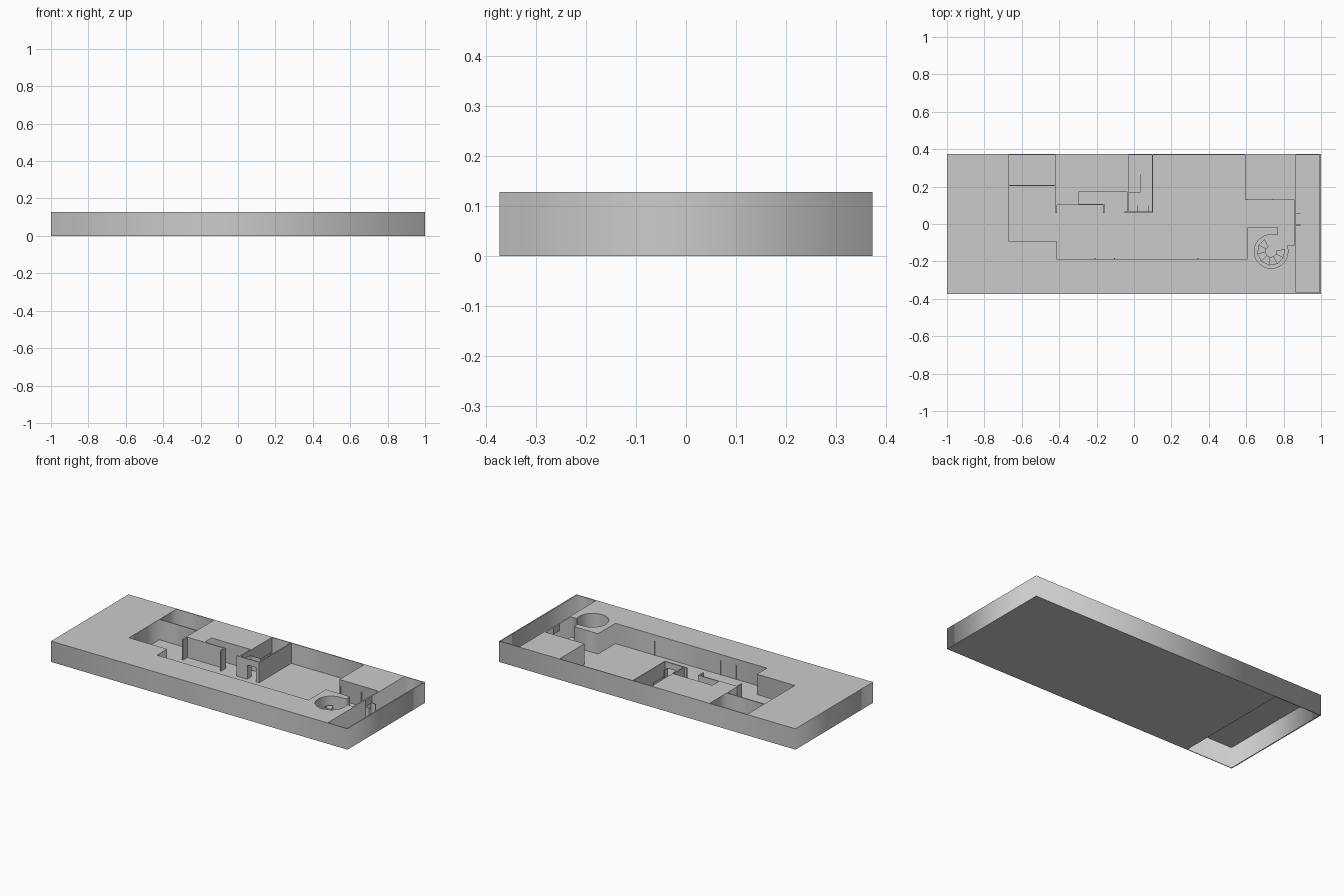
import bpy, bmesh
from math import radians, cos, sin

if "Cube" in bpy.data.objects:
    bpy.data.objects.remove(bpy.data.objects["Cube"])

H = 0.127  # overall height


def outline(name, loops, z0, z1, fill=True):
    """Extrude closed 2D outlines (inner loops become holes) from z0 to z1."""
    cu = bpy.data.curves.new(name, 'CURVE')
    cu.dimensions = '2D'
    cu.fill_mode = 'BOTH' if fill else 'NONE'
    cu.extrude = (z1 - z0) / 2
    for pts in loops:
        sp = cu.splines.new('POLY')
        sp.points.add(len(pts) - 1)
        for p, (x, y) in zip(sp.points, pts):
            p.co = (x, y, 0, 1)
        sp.use_cyclic_u = True
    ob = bpy.data.objects.new(name, cu)
    ob.location.z = (z0 + z1) / 2
    bpy.context.collection.objects.link(ob)
    bpy.ops.object.select_all(action='DESELECT')
    ob.select_set(True)
    bpy.context.view_layer.objects.active = ob
    bpy.ops.object.convert(target='MESH')
    return ob


def rect(x0, x1, y0, y1):
    return [(x0, y0), (x1, y0), (x1, y1), (x0, y1)]


def box(name, x0, x1, y0, y1, z0=0.003, z1=H):
    me = bpy.data.meshes.new(name)
    bm = bmesh.new()
    bmesh.ops.create_cube(bm, size=1)
    for v in bm.verts:
        v.co = ((x0 + x1) / 2 + v.co.x * (x1 - x0),
                (y0 + y1) / 2 + v.co.y * (y1 - y0),
                (z0 + z1) / 2 + v.co.z * (z1 - z0))
    bm.to_mesh(me)
    bm.free()
    ob = bpy.data.objects.new(name, me)
    bpy.context.collection.objects.link(ob)
    return ob


# Round stair well, open toward its upper right
CX, CY, R = 0.733, -0.147, 0.09


def polar(r, deg):
    return (CX + r * cos(radians(deg)), CY + r * sin(radians(deg)))


well = [polar(R, 90 + 290 * i / 24) for i in range(25)]

# Plan of the open rooms
closet = rect(-0.672, -0.42, 0.208, 0.368)
rooms = [(-0.672, -0.09), (-0.415, -0.09), (-0.415, -0.187), (0.607, -0.187),
         (0.607, -0.02), (0.77, -0.02), (0.77, -0.057)] + well + [
         (0.815, -0.115), (0.856, -0.115), (0.856, -0.005), (0.865, -0.005),
         (0.865, -0.367), (0.993, -0.367), (0.993, 0.368), (0.865, 0.368),
         (0.865, 0.055), (0.856, 0.055), (0.856, 0.13), (0.593, 0.13),
         (0.593, 0.368), (-0.03, 0.368), (-0.03, 0.17), (-0.297, 0.17),
         (-0.297, 0.107), (-0.42, 0.107), (-0.42, 0.202), (-0.672, 0.202)]

# Shell: outer wall ring, top plate with room openings, room walls, floor
outline("outer_wall", [rect(-1, 1, -0.373, 0.373),
                       rect(-0.994, 0.994, -0.3685, 0.3685)], 0, H)
outline("top_plate", [rect(-0.997, 0.997, -0.371, 0.371), closet, rooms], H - 0.002, H)
outline("room_walls", [closet, rooms], 0.001, H - 0.001, fill=False)
box("floor", -0.685, 0.997, -0.371, 0.371, 0, 0.003)

# Thin partition between corridor and hall, with end returns
box("corridor_partition", -0.415, -0.16, 0.101, 0.107)
for x in (-0.42, -0.165):
    box("partition_return", x, x + 0.008, 0.06, 0.107)

# Small room: side walls, front wall with a door
box("small_room_left_wall", -0.035, -0.028, 0.17, 0.37)
box("small_room_left_lintel", -0.035, -0.028, 0.06, 0.17, 0.095)
box("small_room_left_pier", -0.035, -0.028, 0.06, 0.107)
box("small_room_right_wall", 0.096, 0.102, 0.06, 0.37)
box("small_room_front_left", -0.05, 0.02, 0.058, 0.066)
box("small_room_front_right", 0.08, 0.102, 0.058, 0.066)
box("small_room_front_lintel", 0.02, 0.08, 0.058, 0.066, 0.09)
for x in (0.018, 0.078):
    box("small_room_door_jamb", x, x + 0.003, 0.06, 0.098, 0.003, 0.09)
box("small_room_inner_wall", -0.03, 0.035, 0.169, 0.172, 0.003, 0.09)
box("small_room_inner_return", 0.033, 0.036, 0.17, 0.265, 0.003, 0.09)

# Doorway into the end pit
box("pit_door_lintel", 0.856, 0.865, -0.005, 0.055, 0.085)
for y in (-0.007, 0.054):
    box("pit_door_jamb", 0.86, 0.89, y, y + 0.003, 0.003, 0.085)

# Door posts along the long walls
for x, y in ((0.34, -0.187), (-0.106, -0.187), (-0.21, -0.187),
             (0.6, 0.127), (0.74, 0.127)):
    box("door_post", x, x + 0.004, y, y + 0.004, 0.003, 0.09)

# Spiral steps
N = 7
for i in range(N):
    a0, a1 = 10 - 36 * i, 10 - 36 * (i + 1)
    outline("stair_step", [[polar(0.03, a1), polar(0.075, a1),
                            polar(0.075, a0), polar(0.03, a0)]],
            0.003, 0.012 + 0.011 * i)
